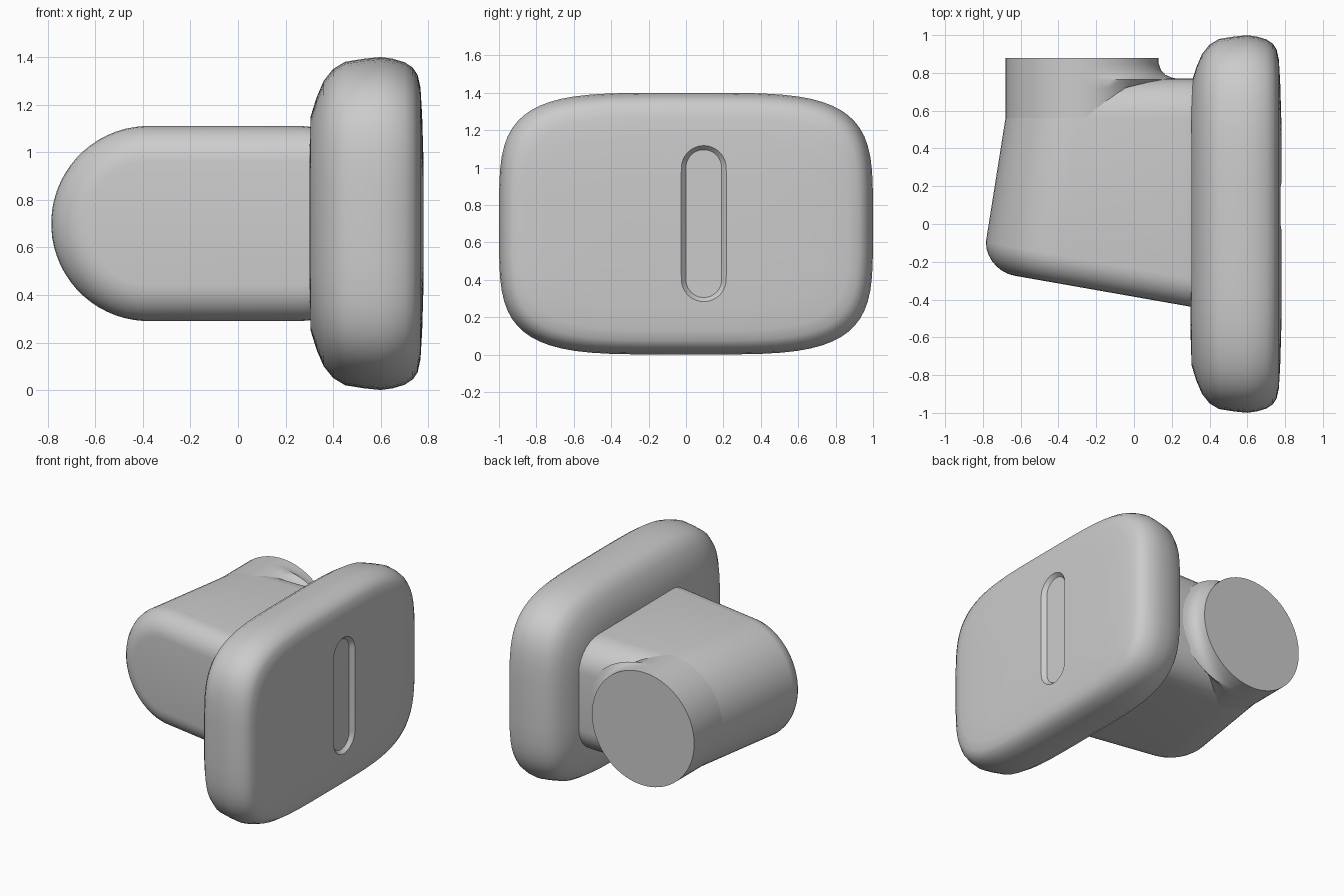
import bpy
import bmesh
import math

if "Cube" in bpy.data.objects:
    bpy.data.objects.remove(bpy.data.objects["Cube"], do_unlink=True)

MID = 0.7     # height of the model's centre line
SIDES = 64

grey = bpy.data.materials.new("plain grey")
grey.use_nodes = True
grey.diffuse_color = (0.6, 0.6, 0.6, 1)
grey.node_tree.nodes["Principled BSDF"].inputs["Base Color"].default_value = (0.6, 0.6, 0.6, 1)

ANGLES = [2 * math.pi * (i + 0.5) / SIDES for i in range(SIDES)]


def loft(name, rings):
    """Skin a list of closed rings and cap both ends."""
    bm = bmesh.new()
    loops = [[bm.verts.new(p) for p in ring] for ring in rings]
    for a, b in zip(loops, loops[1:]):
        for i in range(SIDES):
            j = (i + 1) % SIDES
            bm.faces.new((a[i], a[j], b[j], b[i]))
    bm.faces.new(loops[0])
    bm.faces.new(loops[-1])
    bmesh.ops.recalc_face_normals(bm, faces=bm.faces)
    mesh = bpy.data.meshes.new(name)
    bm.to_mesh(mesh)
    bm.free()
    mesh.materials.append(grey)
    obj = bpy.data.objects.new(name, mesh)
    bpy.context.collection.objects.link(obj)
    return obj


def smooth(obj, degrees):
    bpy.ops.object.select_all(action="DESELECT")
    obj.select_set(True)
    bpy.context.view_layer.objects.active = obj
    bpy.ops.object.shade_smooth_by_angle(angle=math.radians(degrees))


def stadium(left, right, r):
    """Flat pill outline: two half circles joined by straight sides."""
    return [((right if math.cos(a) > 0 else left) + r * math.cos(a),
             r * math.sin(a)) for a in ANGLES]


# Cushion pad: superellipse outline swept through an edge profile
def pad_ring(x, inset, power=2 / 4.2):
    ring = []
    for a in ANGLES:
        c, s = math.cos(a), math.sin(a)
        y = math.copysign(abs(c) ** power, c) * (1 - inset)
        z = math.copysign(abs(s) ** power, s) * (MID - inset)
        ring.append((x, y, MID + z))
    return ring


pad_profile = [(0.30, 0.40), (0.305, 0.25), (0.33, 0.17), (0.36, 0.10),
               (0.40, 0.05), (0.45, 0.02), (0.53, 0.007), (0.60, 0.0),
               (0.65, 0.007), (0.70, 0.022), (0.735, 0.045), (0.755, 0.075),
               (0.767, 0.13), (0.774, 0.25), (0.78, 0.45)]
pad = loft("cushion_pad", [pad_ring(x, d) for x, d in pad_profile])

# Shallow pill-shaped slot with sloping walls in the pad face
slot_rings = []
for x, r in [(0.75, 0.095), (0.79, 0.13)]:
    slot_rings.append([(x, 0.095 + v, MID + u) for u, v in stadium(-0.30, 0.30, r)])
cutter = loft("slot_cutter", slot_rings)
cutter.hide_render = True
cut = pad.modifiers.new("slot", "BOOLEAN")
cut.operation = "DIFFERENCE"
cut.solver = "EXACT"
cut.object = cutter
bpy.context.view_layer.objects.active = pad
bpy.ops.object.modifier_apply(modifier="slot")
bpy.data.objects.remove(cutter, do_unlink=True)
smooth(pad, 32)

# Housing: pill section with a slanted rounded front and rounded back
RIGHT = 0.25
STEPS = 7
rings = []
for k in range(STEPS, -1, -1):
    a = math.pi / 2 * k / STEPS
    inset, rise = 0.15 * (1 - math.cos(a)), 0.15 * (1 - math.sin(a))
    rings.append([(x, -0.385 - 0.176 * x + rise, MID + z)
                  for x, z in stadium(-0.375, RIGHT, 0.41 - inset)])
for k in range(STEPS + 1):
    a = math.pi / 2 * k / STEPS
    r = 0.406 - 0.2 * (1 - math.cos(a))
    y = 0.56 + 0.21 * math.sin(a)
    rings.append([(x, y, MID + z) for x, z in stadium(-0.275, RIGHT, r)])
housing = loft("housing", rings)
smooth(housing, 40)

# Round stub at the back, flared where it meets the housing
stub_rings = []
for y, flare in [(0.5, 0), (0.72, 0), (0.765, 0.12), (0.775, 0.07), (0.79, 0.035),
                 (0.815, 0.012), (0.85, 0), (0.88, 0)]:
    stub_rings.append([(-0.275 + 0.406 * math.cos(a) + flare * max(0, math.cos(a)) ** 0.5,
                        y, MID + 0.406 * math.sin(a)) for a in ANGLES])
stub = loft("round_stub", stub_rings)
smooth(stub, 45)
